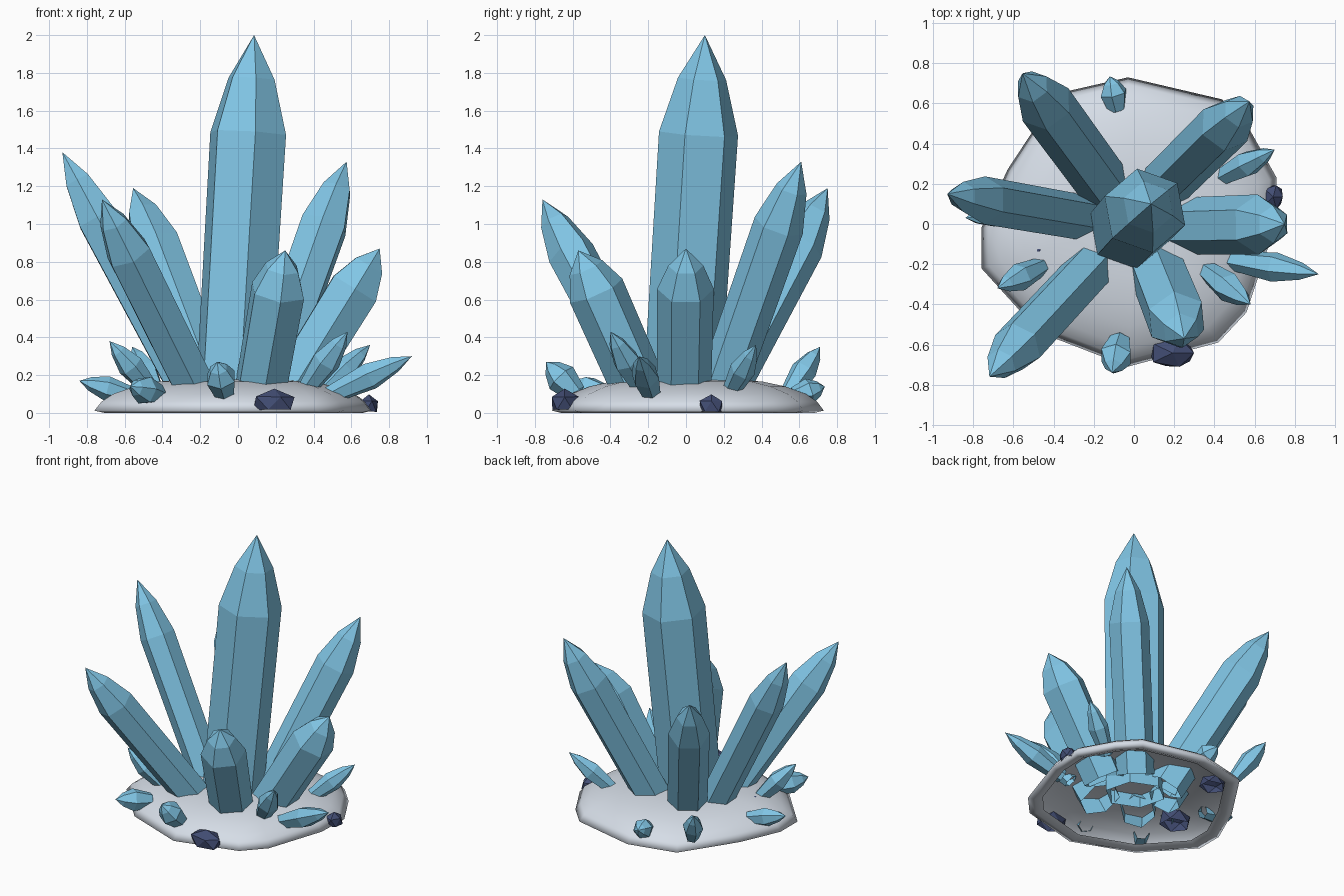
import bpy, bmesh, math, random
from mathutils import Vector

random.seed(4)
cube = bpy.data.objects.get("Cube")
if cube:
    bpy.data.objects.remove(cube)


def material(name, rgb):
    m = bpy.data.materials.new(name)
    m.use_nodes = True
    m.diffuse_color = (*rgb, 1)
    node = m.node_tree.nodes["Principled BSDF"]
    node.inputs["Base Color"].default_value = (*rgb, 1)
    node.inputs["Roughness"].default_value = 0.7
    return m


ICE = material("ice blue", (0.22, 0.565, 0.79))
SNOW = material("pale grey", (0.68, 0.735, 0.81))
STONE = material("dark navy", (0.055, 0.075, 0.175))


def finish(bm, name, mat):
    bmesh.ops.recalc_face_normals(bm, faces=bm.faces)
    mesh = bpy.data.meshes.new(name)
    bm.to_mesh(mesh)
    bm.free()
    mesh.materials.append(mat)
    obj = bpy.data.objects.new(name, mesh)
    bpy.context.collection.objects.link(obj)
    return obj


def bridge(bm, a, b):
    n = len(a)
    for i in range(n):
        bm.faces.new((a[i], a[(i + 1) % n], b[(i + 1) % n], b[i]))


def crystal(name, base, tip, radius, twist, profile, sides=6):
    """Open-ended faceted prism, base -> tip; profile is (fraction, radius factor)."""
    base, tip = Vector(base), Vector(tip)
    axis = tip - base
    turn = axis.to_track_quat('Z', 'Y')
    bm = bmesh.new()
    rings = []
    for t, f in profile:
        ring = []
        for i in range(sides):
            a = math.radians(twist) + math.tau * i / sides
            p = Vector((math.cos(a), math.sin(a), 0)) * radius * f
            ring.append(bm.verts.new(base + axis * t + turn @ p))
        rings.append(ring)
    for lower, upper in zip(rings, rings[1:]):
        bridge(bm, lower, upper)
    point = bm.verts.new(tip)
    last = rings[-1]
    for i in range(sides):
        bm.faces.new((last[i], last[(i + 1) % sides], point))
    return finish(bm, name, ICE)


# Snowy mound: irregular outline, open underneath with a soft turned-in lip
outline = [(-.03, .73), (-.38, .65), (-.63, .27), (-.76, -.02), (-.76, -.22),
           (-.47, -.54), (-.03, -.71), (.42, -.59), (.56, -.44), (.70, -.02),
           (.71, .23), (.57, .48), (.44, .62)]
bm = bmesh.new()
rings = []
for scale, z in [(.86, .02), (.93, 0), (1, .012), (.95, .06), (.87, .10),
                 (.72, .14), (.56, .165), (.36, .178)]:
    rings.append([bm.verts.new((x * scale, y * scale, z)) for x, y in outline])
for lower, upper in zip(rings, rings[1:]):
    bridge(bm, lower, upper)
bm.faces.new(rings[-1])
mound = finish(bm, "snow_mound", SNOW)
for poly in mound.data.polygons:
    poly.use_smooth = True

# Large crystals
LARGE = [(0, .95), (.73, 1), (.885, .62)]
crystal("main_crystal", (-.03, -.025, .07), (.085, .1, 2), .213, 23,
        [(0, .97), (.73, 1), (.88, .61)])
for name, base, tip, radius, twist in [
    ("back_right_crystal", (-.13, .17, .08), (-.555, .75, 1.19), .14, 0),
    ("right_crystal", (-.24, .03, .08), (-.93, .15, 1.38), .12, 10),
    ("front_right_crystal", (-.20, -.20, .08), (-.72, -.76, 1.13), .127, 20),
    ("front_crystal", (.11, -.22, .07), (.25, -.57, .86), .153, 15),
    ("left_crystal", (.26, -.01, .08), (.75, 0, .87), .15, 0),
    ("back_left_crystal", (.13, .17, .08), (.575, .61, 1.33), .135, 10),
]:
    crystal(name, base, tip, radius, twist, LARGE)

# Small shards around the edge
SHARD = [(0, .65), (.5, 1), (.8, .58)]
shards = [
    ((.43, .23, .10), (.70, .37, .36), .068),
    ((.48, -.18, .09), (.92, -.25, .30), .075),
    ((.36, -.23, .12), (.58, -.40, .43), .075),
    ((-.07, -.58, .10), (-.11, -.74, .27), .085),
    ((-.42, -.42, .10), (-.57, -.62, .14), .078),
    ((-.55, .06, .09), (-.84, .03, .17), .065),
    ((-.46, -.21, .12), (-.68, -.32, .38), .07),
    ((-.085, .57, .09), (-.12, .735, .14), .07),
    ((-.43, .54, .10), (-.56, .71, .35), .07),
]
for i, (base, tip, radius) in enumerate(shards, 1):
    crystal(f"shard_{i}", base, tip, radius, 25 * i, SHARD)

# Dark stones, open below, at the rim and half buried in the mound
stones = [((.192, -.642, .05), (.125, .082, .078)),
          ((.693, .135, .035), (.055, .07, .062)),
          ((-.31, .45, .05), (.10, .09, .055)),
          ((-.47, -.13, .08), (.12, .10, .08))]
for i, (place, size) in enumerate(stones, 1):
    bm = bmesh.new()
    bmesh.ops.create_icosphere(bm, subdivisions=1, radius=1)
    under = [f for f in bm.faces if f.calc_center_median().z < -.55]
    bmesh.ops.delete(bm, geom=under, context='FACES')
    for v in bm.verts:
        grow = random.uniform(.92, 1.08)
        v.co = Vector([c + k * s * grow for c, k, s in zip(place, v.co, size)])
        v.co.z = max(v.co.z, .003)
    finish(bm, f"stone_{i}", STONE)
